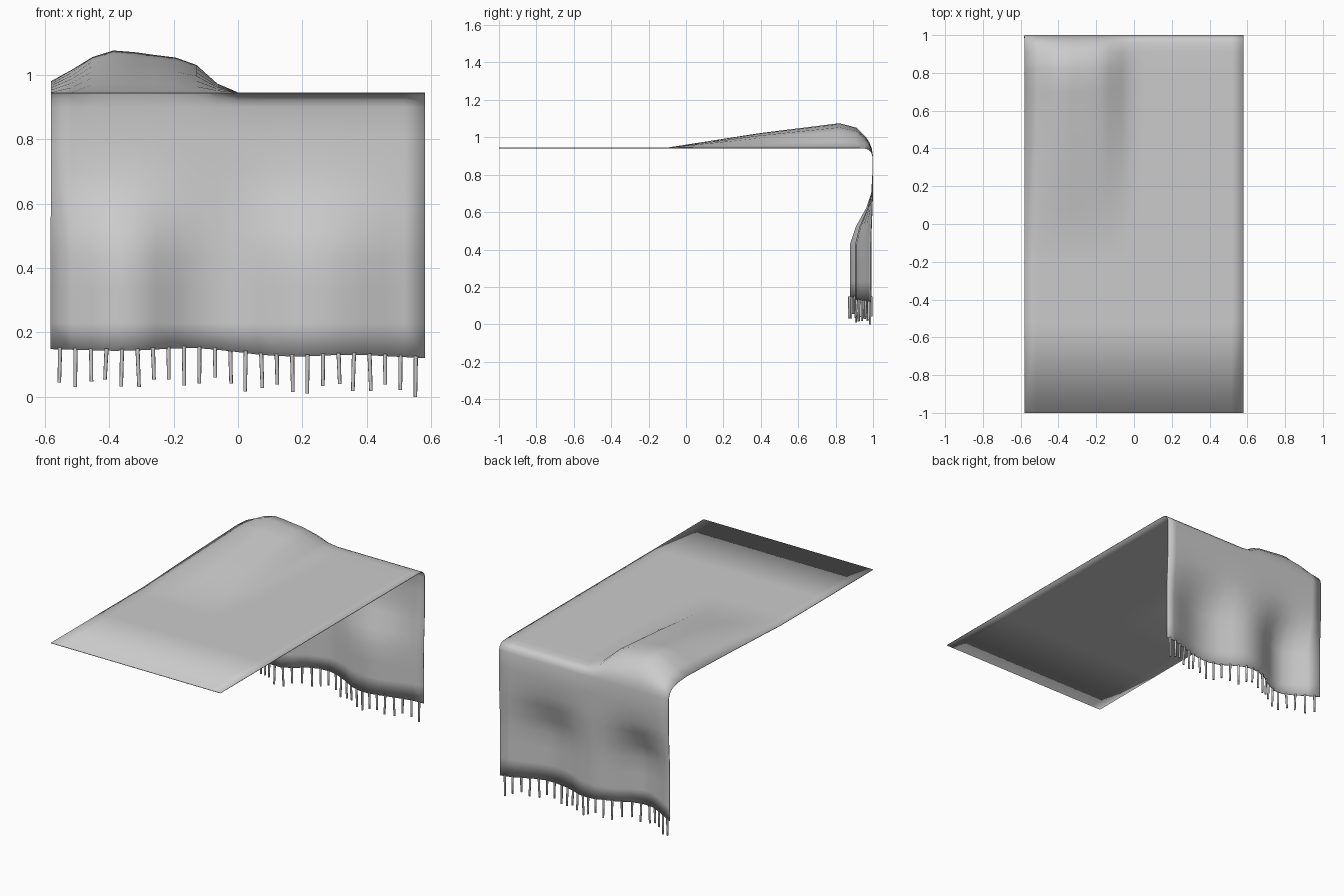
import bpy, bmesh, math, random
from mathutils import Vector

if "Cube" in bpy.data.objects:
    bpy.data.objects.remove(bpy.data.objects["Cube"])

random.seed(3)

fabric = bpy.data.materials.new("grey_fabric")
fabric.diffuse_color = (0.6, 0.6, 0.6, 1)
fabric.use_nodes = True
fabric.node_tree.nodes["Principled BSDF"].inputs["Base Color"].default_value = fabric.diffuse_color

HALF_W, TOP_Z, THICK = 0.58, 0.945, 0.004
COLS = 18


def interp(pts, t):
    """Linear interpolation through (position, value) pairs."""
    if t <= pts[0][0]:
        return pts[0][1]
    for (a, va), (b, vb) in zip(pts, pts[1:]):
        if t <= b:
            return va + (vb - va) * (t - a) / (b - a)
    return pts[-1][1]


# Raised fold: height across the width, and how it fades along the length
FOLD_X = [(-.58, .035), (-.516, .07), (-.451, .11), (-.387, .13), (-.322, .125),
          (-.258, .116), (-.193, .108), (-.129, .085), (-.064, .027), (0, 0)]
FOLD_Y = [(-.1, 0), (.4, .6), (.82, 1), (.91, .82), (.97, .4), (.993, .15), (1, 0)]
# Hanging waves: forward push across the width, and how it grows downward
WAVE_X = [(-.58, .01), (-.5, .055), (-.42, .105), (-.35, .128), (-.27, .1), (-.2, .05),
          (-.1, .012), (-.03, .006), (.06, .035), (.13, .07), (.22, .093), (.3, .09),
          (.4, .06), (.5, .022), (.58, .01)]
WAVE_Z = [(.43, 1), (.52, .75), (.62, .28), (.7, .05), (.8, 0)]
# Height of the lower hem
HEM = [(-.58, .148), (-.35, .142), (-.15, .153), (-.05, .145), (.1, .127),
       (.2, .125), (.35, .132), (.58, .12)]

# Side profile (y, z) from the front edge, over the back bend, down to the hem
PROFILE = [(-1, TOP_Z), (-.52, TOP_Z), (-.35, TOP_Z), (-.2, TOP_Z), (-.1, TOP_Z),
           (.08, TOP_Z), (.25, TOP_Z), (.4, TOP_Z), (.55, TOP_Z), (.7, TOP_Z),
           (.82, TOP_Z), (.91, TOP_Z), (.96, .943), (.98, .936), (.993, .922),
           (1, .9), (1, .8), (1, .7), (1, .62), (1, .52), (1, .43), (1, .33),
           (1, .23), (1, None)]


def cloth_point(x, y, z):
    if z is None:
        z = interp(HEM, x)
    if z > .9:
        z += interp(FOLD_X, x) * interp(FOLD_Y, y)
    else:
        y -= interp(WAVE_X, x) * interp(WAVE_Z, z)
    return Vector((x, y, z))


# Cloth: a grid draped over the profile, given a little thickness
bm = bmesh.new()
rows = []
for y, z in PROFILE:
    rows.append([bm.verts.new(cloth_point(-HALF_W + 2 * HALF_W * j / COLS, y, z))
                 for j in range(COLS + 1)])
for a, b in zip(rows, rows[1:]):
    for j in range(COLS):
        bm.faces.new((a[j], a[j + 1], b[j + 1], b[j])).smooth = True
mesh = bpy.data.meshes.new("draped_cloth")
bm.to_mesh(mesh)
bm.free()
mesh.materials.append(fabric)
cloth = bpy.data.objects.new("draped_cloth", mesh)
bpy.context.collection.objects.link(cloth)
solid = cloth.modifiers.new("thickness", 'SOLIDIFY')
solid.thickness = THICK
solid.offset = -1

# Fringe: slightly leaning round strands along the hem
STRAND_ENDS = [.045, .03, .048, .054, .032, .03, .054, .054, .035, .042, .06, .042,
               .017, .028, .038, .015, .01, .033, .04, .018, .018, .038, .022, 0]
SIDES = 8
bm = bmesh.new()
for k, end in enumerate(STRAND_ENDS):
    x = -.552 + 1.104 * k / (len(STRAND_ENDS) - 1)
    top = cloth_point(x, 1, None) + Vector((0, -THICK / 2, .006))
    lean = Vector((random.uniform(-.005, .005), random.uniform(-.004, .004), 0))
    rings = []
    for t, r in ((0, .0065), (.5, .006), (1, .0055)):
        c = top + lean * t
        c.z = top.z + (end - top.z) * t
        rings.append([bm.verts.new(c + Vector((r * math.cos(2 * math.pi * s / SIDES),
                                               r * math.sin(2 * math.pi * s / SIDES), 0)))
                      for s in range(SIDES)])
    for a, b in zip(rings, rings[1:]):
        for s in range(SIDES):
            n = (s + 1) % SIDES
            bm.faces.new((a[s], b[s], b[n], a[n])).smooth = True
    bm.faces.new(rings[0])
    bm.faces.new(rings[-1][::-1])
mesh = bpy.data.meshes.new("fringe")
bm.to_mesh(mesh)
bm.free()
mesh.materials.append(fabric)
fringe = bpy.data.objects.new("fringe", mesh)
bpy.context.collection.objects.link(fringe)
